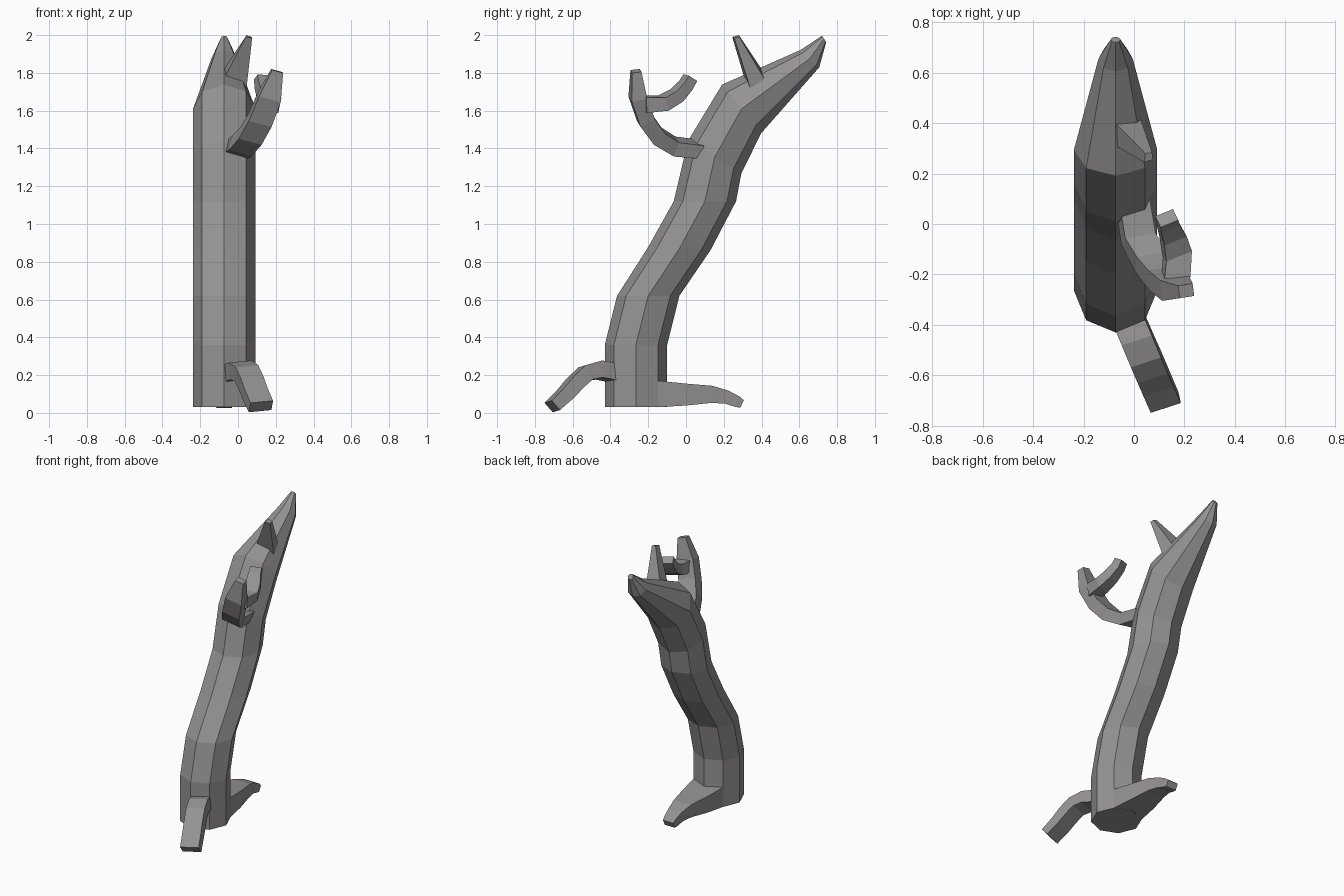
import bpy, bmesh
from math import sin, cos, radians, pi
from mathutils import Vector

bark = bpy.data.materials.new("dark_bark")
bark.diffuse_color = (0.30, 0.288, 0.291, 1)


def loft(name, rings):
    """Skin a list of equal-length vertex rings and cap both ends."""
    bm = bmesh.new()
    loops = [[bm.verts.new(p) for p in ring] for ring in rings]
    n = len(loops[0])
    for a, b in zip(loops, loops[1:]):
        for i in range(n):
            j = (i + 1) % n
            bm.faces.new((a[i], a[j], b[j], b[i]))
    bm.faces.new(loops[0])
    bm.faces.new(loops[-1])
    bmesh.ops.recalc_face_normals(bm, faces=bm.faces)
    me = bpy.data.meshes.new(name)
    bm.to_mesh(me)
    bm.free()
    me.materials.append(bark)
    ob = bpy.data.objects.new(name, me)
    bpy.context.collection.objects.link(ob)
    return ob


def octagon(y, z, r, tilt):
    """Eight-sided trunk ring, leaning back by tilt degrees about x."""
    t = radians(tilt)
    return [Vector((-0.073 + r * cos(i * pi / 4),
                    y + r * sin(i * pi / 4) * cos(t),
                    z - r * sin(i * pi / 4) * sin(t))) for i in range(8)]


def branch(name, stations, width):
    """Box-section limb; stations are (x, y, z, half width, half thickness)."""
    pts = [Vector(s[:3]) for s in stations]
    rings = []
    for k, s in enumerate(stations):
        d = pts[min(k + 1, len(pts) - 1)] - pts[max(k - 1, 0)]
        up = d.cross(Vector(width)).normalized() * s[4]
        w = Vector(width).normalized() * s[3]
        p = pts[k]
        rings.append([p - w - up, p + w - up, p + w + up, p - w + up])
    return loft(name, rings)


# Leaning trunk with pointed broken top
R = 0.165
loft("trunk", [octagon(*s) for s in [
    (-0.265, 0.03, R, 0), (-0.265, 0.36, R, 0), (-0.20, 0.62, R, 0),
    (-0.035, 0.87, R, 3), (0.10, 1.12, R, 0), (0.152, 1.355, R, 31),
    (0.295, 1.61, R, 51), (0.655, 1.875, 0.068, 42), (0.731, 1.98, 0.02, 56)]])

# Root reaching backwards
branch("root", [
    (-0.073, -0.15, 0.10, 0.117, 0.07), (-0.073, 0.0, 0.097, 0.095, 0.058),
    (-0.073, 0.14, 0.098, 0.068, 0.045), (-0.073, 0.22, 0.082, 0.052, 0.035),
    (-0.073, 0.27, 0.06, 0.045, 0.03), (-0.073, 0.297, 0.047, 0.04, 0.022)],
    (1, 0, 0))

# Low front branch, drooping to the ground
low = [(-0.37, 0.21, 0.045), (-0.46, 0.227, 0.045), (-0.53, 0.21, 0.042),
       (-0.585, 0.16, 0.04), (-0.64, 0.098, 0.037), (-0.708, 0.034, 0.033)]
branch("low_branch", [(-0.011 + 0.43 * (-0.40 - y), y, z, 0.063, t)
                      for y, z, t in low], (0.92, 0.30, 0.09))

# Upper branch, curving up into a spike
branch("upper_branch", [
    (-0.005, 0.08, 1.395, 0.063, 0.036), (0.018, -0.06, 1.41, 0.063, 0.04),
    (0.068, -0.15, 1.465, 0.063, 0.042), (0.117, -0.212, 1.55, 0.063, 0.043),
    (0.165, -0.255, 1.67, 0.06, 0.042), (0.207, -0.265, 1.81, 0.03, 0.025)],
    (0.93, 0.15, -0.25))

# Fork bending back from the upper branch
branch("branch_fork", [
    (0.165, -0.23, 1.635, 0.058, 0.042), (0.172, -0.12, 1.64, 0.055, 0.036),
    (0.155, -0.05, 1.68, 0.048, 0.033), (0.135, 0.0, 1.735, 0.04, 0.03),
    (0.13, 0.023, 1.775, 0.038, 0.028)], (0.92, 0.38, -0.1))

# Short thorn on the upper trunk
loft("thorn", [
    [Vector(p) for p in ((-0.073, 0.31, 1.77), (0.045, 0.34, 1.72),
                         (0.025, 0.42, 1.76), (-0.073, 0.40, 1.82))],
    [Vector(p) for p in ((0.04, 0.245, 1.99), (0.075, 0.255, 1.985),
                         (0.072, 0.283, 1.99), (0.045, 0.28, 2.0))]])
